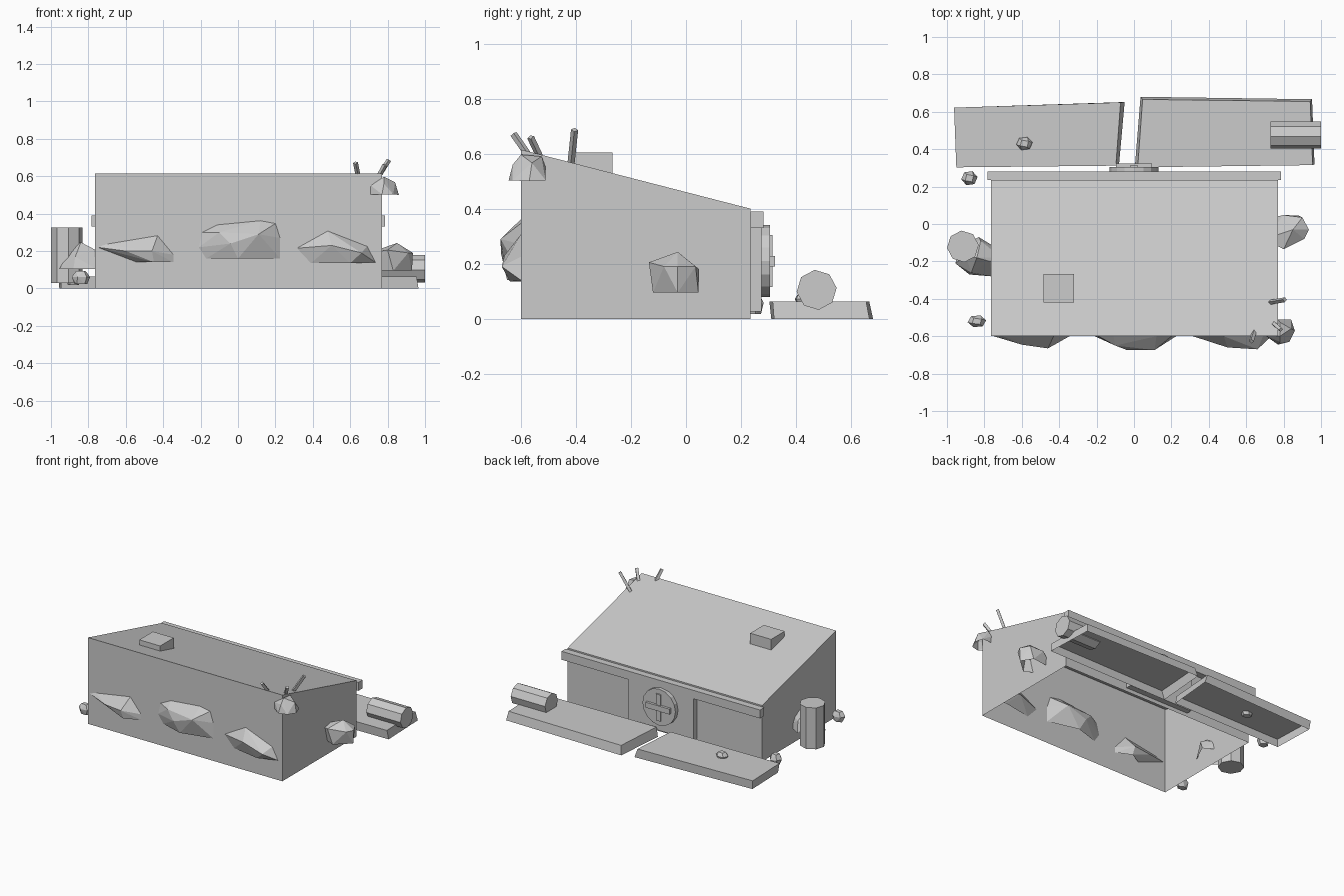
import bpy, bmesh, math
from mathutils import Vector

concrete = bpy.data.materials.new("concrete_grey")
concrete.diffuse_color = (0.6, 0.6, 0.6, 1)


def finish(name, bm):
    bmesh.ops.recalc_face_normals(bm, faces=bm.faces)
    me = bpy.data.meshes.new(name)
    bm.to_mesh(me)
    bm.free()
    me.materials.append(concrete)
    ob = bpy.data.objects.new(name, me)
    bpy.context.collection.objects.link(ob)
    return ob


def prism(name, low, high, open_bottom=False):
    """Solid between two matching loops of points."""
    bm = bmesh.new()
    a = [bm.verts.new(p) for p in low]
    b = [bm.verts.new(p) for p in high]
    n = len(a)
    for i in range(n):
        j = (i + 1) % n
        bm.faces.new((a[i], a[j], b[j], b[i]))
    bm.faces.new(b)
    if not open_bottom:
        bm.faces.new(a[::-1])
    return finish(name, bm)


def box(name, x0, x1, y0, y1, z0, z1):
    c = [(x0, y0), (x1, y0), (x1, y1), (x0, y1)]
    return prism(name, [(x, y, z0) for x, y in c], [(x, y, z1) for x, y in c])


def cylinder(name, p, q, r, sides, turn=0.0):
    """Capped cylinder from p to q."""
    p, q = Vector(p), Vector(q)
    d = (q - p).normalized()
    u = d.orthogonal().normalized()
    w = d.cross(u)
    ring = [r * (math.cos(t) * u + math.sin(t) * w)
            for t in (turn + 2 * math.pi * i / sides for i in range(sides))]
    return prism(name, [p + o for o in ring], [q + o for o in ring])


def rock(name, pts, open_bottom=True):
    """Faceted boulder wrapped around a few points, open underneath."""
    bm = bmesh.new()
    for p in pts:
        bm.verts.new(p)
    res = bmesh.ops.convex_hull(bm, input=bm.verts)
    junk = {g for g in res["geom_interior"] + res["geom_unused"]
            if isinstance(g, bmesh.types.BMVert)}
    bmesh.ops.delete(bm, geom=list(junk), context='VERTS')
    bmesh.ops.recalc_face_normals(bm, faces=bm.faces)
    if open_bottom:
        under = [f for f in bm.faces if f.normal.z < -0.95]
        bmesh.ops.delete(bm, geom=under, context='FACES')
    return finish(name, bm)


# Bunker shell with a sloping roof, open underneath
foot = [(-0.765, -0.6), (0.77, -0.6), (0.77, 0.235), (-0.765, 0.235)]
prism("bunker_shell", [(x, y, 0) for x, y in foot],
      [(x, y, 0.615 if y < 0 else 0.4) for x, y in foot], True)
box("roof_lip", -0.782, 0.785, 0.235, 0.282, 0.33, 0.39)
box("roof_vent", -0.485, -0.32, -0.42, -0.267, 0.5, 0.605)

# Hatch door with round lock and cross handle
box("door", -0.25, 0.26, 0.235, 0.275, 0.027, 0.345)
cylinder("door_wheel", (0, 0.275, 0.21), (0, 0.305, 0.21), 0.13, 16)
box("handle_upright", -0.018, 0.018, 0.3, 0.315, 0.115, 0.305)
box("handle_bar", -0.095, 0.095, 0.3, 0.323, 0.19, 0.228)

# Fallen slabs behind, hollow underneath
slabs = {
    "left_slab": ([(-0.945, 0.312), (-0.08, 0.318), (-0.05, 0.652), (-0.955, 0.615)],
                  [(-0.95, 0.303), (-0.097, 0.312), (-0.072, 0.65), (-0.962, 0.622)]),
    "right_slab": ([(0.005, 0.31), (0.965, 0.32), (0.952, 0.667), (0.035, 0.68)],
                   [(0.02, 0.303), (0.955, 0.315), (0.942, 0.655), (0.046, 0.666)]),
}
for name, (low, high) in slabs.items():
    prism(name, [(x, y, 0) for x, y in low], [(x, y, 0.063) for x, y in high], True)

# Barrels
cylinder("lying_barrel", (0.73, 0.475, 0.105), (1.0, 0.475, 0.105), 0.073, 8, 0.1)
cylinder("standing_barrel", (-0.915, -0.12, 0.03), (-0.915, -0.12, 0.325), 0.085, 8, 0.1)

# Boulders stuck through the front wall: outline (x, z) and bulge (x, depth, z)
front = {
    "front_boulder_left": (
        [(-0.75, 0.22), (-0.70, 0.237), (-0.43, 0.282), (-0.345, 0.18),
         (-0.345, 0.14), (-0.54, 0.14)],
        [(-0.46, 0.065, 0.2), (-0.6, 0.045, 0.2), (-0.45, 0.05, 0.14)]),
    "front_boulder_middle": (
        [(-0.21, 0.22), (-0.19, 0.3), (-0.11, 0.34), (0.12, 0.362), (0.2, 0.347),
         (0.225, 0.27), (0.225, 0.16), (-0.17, 0.16)],
        [(-0.04, 0.073, 0.24), (0.11, 0.074, 0.29), (0.0, 0.055, 0.16), (-0.1, 0.05, 0.3)]),
    "front_boulder_right": (
        [(0.315, 0.215), (0.48, 0.307), (0.69, 0.225), (0.735, 0.14), (0.39, 0.135)],
        [(0.5, 0.06, 0.23), (0.66, 0.07, 0.19), (0.6, 0.04, 0.135)]),
}
for name, (outline, bulge) in front.items():
    pts = [(x, -0.6, z) for x, z in outline]
    for s in (-1, 1):
        pts += [(x, -0.6 + s * d, z) for x, d, z in bulge]
    rock(name, pts)

# Boulders on the side walls and the roof corner
rock("right_boulder", [
    (0.80, -0.135, 0.205), (0.85, -0.03, 0.243), (0.9, 0.035, 0.19), (0.8, 0.048, 0.18),
    (0.88, 0.045, 0.095), (0.935, -0.03, 0.19), (0.93, -0.03, 0.095), (0.91, -0.08, 0.19),
    (0.83, -0.12, 0.095), (0.7, -0.08, 0.19), (0.7, -0.06, 0.095), (0.72, 0.03, 0.095)])
rock("left_boulder", [
    (-0.955, -0.21, 0.105), (-0.9, -0.17, 0.2), (-0.84, -0.18, 0.247), (-0.77, -0.2, 0.21),
    (-0.88, -0.27, 0.105), (-0.87, -0.26, 0.17), (-0.76, -0.28, 0.105), (-0.83, -0.07, 0.105),
    (-0.82, -0.09, 0.18), (-0.7, -0.15, 0.105), (-0.71, -0.18, 0.17), (-0.93, -0.12, 0.105)])
rock("corner_boulder", [
    (0.68, -0.58, 0.503), (0.71, -0.6, 0.55), (0.78, -0.6, 0.597), (0.84, -0.56, 0.567),
    (0.86, -0.57, 0.5), (0.77, -0.645, 0.503), (0.78, -0.63, 0.56), (0.83, -0.63, 0.503),
    (0.84, -0.51, 0.503), (0.78, -0.525, 0.59), (0.77, -0.51, 0.55), (0.73, -0.515, 0.503)])

# Small loose stones
stones = {"back_stone": (-0.88, 0.245, 0.055, 0.044, 0.04, 0.037),
          "front_stone": (-0.84, -0.52, 0.058, 0.05, 0.034, 0.035),
          "slab_stone": (-0.586, 0.43, 0.07, 0.044, 0.037, 0.026)}
for name, (cx, cy, cz, rx, ry, rz) in stones.items():
    pts = []
    for h, k, n, turn in ((-1, 0.7, 5, 0.3), (0.1, 1.0, 6, 0.15), (1, 0.6, 4, 0.6)):
        pts += [(cx + rx * k * math.cos(turn + 2 * math.pi * i / n),
                 cy + ry * k * math.sin(turn + 2 * math.pi * i / n),
                 cz + rz * h) for i in range(n)]
    rock(name, pts, False)

# Bent reinforcing rods at the roof corner
rods = [((0.645, -0.57, 0.59), (0.628, -0.627, 0.672)),
        ((0.73, -0.418, 0.565), (0.807, -0.405, 0.687)),
        ((0.745, -0.53, 0.585), (0.785, -0.565, 0.66))]
for i, (p, q) in enumerate(rods):
    cylinder(f"rod_{i + 1}", p, q, 0.013, 4, math.pi / 4)
